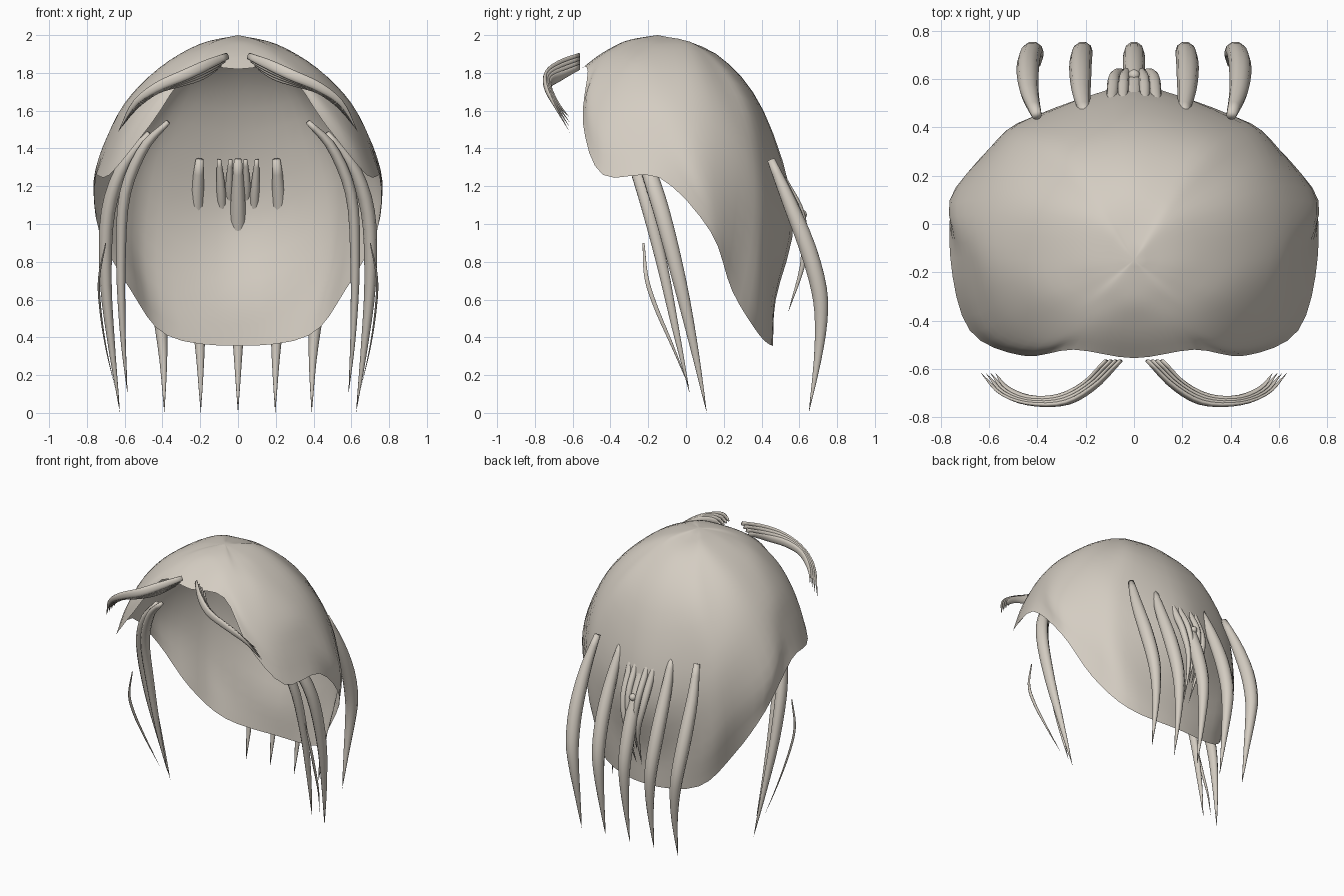
import bpy, bmesh, math
from mathutils import Vector

if "Cube" in bpy.data.objects:
    bpy.data.objects.remove(bpy.data.objects["Cube"])

hair = bpy.data.materials.new("warm grey hair")
hair.diffuse_color = (0.66, 0.61, 0.54, 1)
hair.use_nodes = True
hair.node_tree.nodes["Principled BSDF"].inputs["Base Color"].default_value = hair.diffuse_color


def spline(pts, t):
    """Catmull-Rom point at t in 0..1 through pts."""
    n = len(pts) - 1
    i = min(int(t * n), n - 1)
    u = t * n - i
    b, c = pts[i], pts[i + 1]
    a = pts[i - 1] if i else b * 2 - c
    d = pts[i + 2] if i + 2 <= n else c * 2 - b
    return 0.5 * (2 * b + (c - a) * u + (2 * a - 5 * b + 4 * c - d) * u ** 2
                  + (3 * b - a - 3 * c + d) * u ** 3)


def finish(name, bm):
    bmesh.ops.recalc_face_normals(bm, faces=bm.faces)
    for f in bm.faces:
        f.smooth = True
    me = bpy.data.meshes.new(name)
    bm.to_mesh(me)
    bm.free()
    me.materials.append(hair)
    ob = bpy.data.objects.new(name, me)
    bpy.context.collection.objects.link(ob)
    return ob


# Hair cap: half of its meridians, crown to rim, front to back
apex = Vector((0, -.15, 2))
meridians = [
    [(0, -.25, 1.985), (0, -.33, 1.965), (0, -.41, 1.925), (0, -.48, 1.88), (0, -.555, 1.82)],
    [(.08, -.25, 1.98), (.13, -.33, 1.95), (.17, -.40, 1.915), (.21, -.46, 1.87), (.25, -.52, 1.81)],
    [(.13, -.25, 1.965), (.25, -.35, 1.90), (.34, -.45, 1.80), (.41, -.52, 1.68), (.46, -.545, 1.53)],
    [(.18, -.22, 1.955), (.37, -.29, 1.85), (.52, -.37, 1.67), (.61, -.43, 1.47), (.68, -.44, 1.26)],
    [(.21, -.15, 1.95), (.425, -.15, 1.82), (.60, -.14, 1.64), (.69, -.14, 1.45), (.76, -.14, 1.245)],
    [(.19, -.01, 1.95), (.425, .06, 1.79), (.61, .10, 1.55), (.757, .09, 1.22), (.735, .13, .96)],
    [(.16, .06, 1.94), (.38, .23, 1.70), (.535, .32, 1.37), (.60, .31, 1.0), (.565, .245, .645)],
    [(.12, .11, 1.92), (.28, .34, 1.65), (.40, .44, 1.20), (.43, .425, .76), (.375, .39, .41)],
    [(0, .16, 1.90), (0, .41, 1.60), (0, .57, 1.05), (0, .475, .60), (0, .46, .355)],
]


def build_cap(across=32, down=20):
    half = [[apex] + [Vector(p) for p in m] for m in meridians]
    mirrored = [[Vector((-p.x, p.y, p.z)) for p in m] for m in half[-2:0:-1]]
    loop = half + mirrored
    loop = loop[-2:] + loop + loop[:3]          # padding closes the spline
    bm = bmesh.new()
    top = bm.verts.new(apex)
    rows = []
    count = across * 2
    span = len(loop) - 1
    for j in range(1, down + 1):
        ring = [spline(m, j / down) for m in loop]
        rows.append([bm.verts.new(spline(ring, (2 + 16 * k / count) / span))
                     for k in range(count)])
    for k in range(count):
        n = (k + 1) % count
        bm.faces.new((top, rows[0][k], rows[0][n]))
        for a, b in zip(rows, rows[1:]):
            bm.faces.new((a[k], b[k], b[n], a[n]))
    finish("hair_cap", bm)


def strand(name, pts, width, peak=.35, root=.45, flat=1, steps=18, sides=10, side=1):
    """Tapered lock along a path: blunt root, widest at peak, pointed tip."""
    pts = [Vector((p[0] * side, p[1], p[2])) for p in pts]
    bm = bmesh.new()
    rings = []
    for i in range(steps):
        t = i / steps
        c = spline(pts, t)
        d = (spline(pts, t + .01) - c).normalized()
        u = d.cross(Vector((0, 1, 0))).normalized()
        v = d.cross(u) * flat
        if t < peak:
            r = root + (1 - root) * math.sin(t / peak * math.pi / 2)
        else:
            r = math.cos((t - peak) / (1 - peak) * math.pi / 2) ** .9
        r *= width / 2
        rings.append([bm.verts.new(c + r * (u * math.cos(a) + v * math.sin(a)))
                      for a in (math.tau * k / sides for k in range(sides))])
    tip = bm.verts.new(pts[-1])
    bm.faces.new(rings[0])
    for k in range(sides):
        n = (k + 1) % sides
        for a, b in zip(rings, rings[1:]):
            bm.faces.new((a[k], a[n], b[n], b[k]))
        bm.faces.new((rings[-1][k], rings[-1][n], tip))
    finish(name, bm)


build_cap()

# Five long locks down the back
back_yz = [(.45, 1.34), (.545, 1.12), (.645, .87), (.705, .65), (.715, .48), (.695, .27), (.65, 0)]
bow = (.25, .85, 1, .75, .4, .1, 0)
for x, bulge in ((-.39, -.05), (-.197, -.025), (0, 0), (.197, .025), (.39, .05)):
    path = [(x + bulge * b, y, z) for b, (y, z) in zip(bow, back_yz)]
    strand("back_lock", path, .093)

for s in (-1, 1):
    # Small tuft at the middle of the back
    strand("tuft_outer", [(.10, .46, 1.34), (.09, .535, 1.18), (.08, .61, 1.0), (.045, .62, .80), (.02, .54, .53)],
           .05, side=s)
    strand("tuft_inner", [(.04, .46, 1.34), (.045, .535, 1.2), (.04, .61, 1.05), (.02, .63, .85), (.01, .58, .65)],
           .045, side=s)

    # Locks hanging in front of the ears
    strand("side_lock_inner", [(.37, -.36, 1.54), (.50, -.30, 1.40), (.60, -.22, 1.15), (.62, -.13, .80),
                               (.61, -.05, .42), (.585, .02, .10)], .06, flat=1.2, side=s)
    strand("side_lock_outer", [(.47, -.27, 1.48), (.61, -.205, 1.30), (.69, -.125, 1.05), (.70, -.035, .70),
                               (.67, .04, .36), (.625, .11, 0)], .075, flat=1.2, side=s)
    strand("side_wisp", [(.70, -.225, .90), (.735, -.21, .72), (.73, -.16, .56), (.70, -.07, .35), (.65, .02, .13)],
           .012, flat=2, side=s)

    # Fringe: four thin nested locks sweeping outward
    for i in range(4):
        e = i * .02
        strand("fringe_lock", [(.055 + e, -.565, 1.89 - e), (.16 + e * .7, -.67 + e * .2, 1.845 - e),
                               (.28 + e * .5, -.738 + e * .4, 1.79 - e * .6), (.43, -.742 + e * .4, 1.725 - e * .2),
                               (.55 - e * .4, -.70 + e * .4, 1.635), (.635 - e, -.615, 1.485 + e * 1.3)],
               .058, root=.6, flat=.42, side=s)

# Small knot above the tuft
bm = bmesh.new()
bmesh.ops.create_uvsphere(bm, u_segments=12, v_segments=8, radius=.025)
bmesh.ops.translate(bm, verts=bm.verts, vec=(0, .615, 1.05))
finish("tuft_knot", bm)
